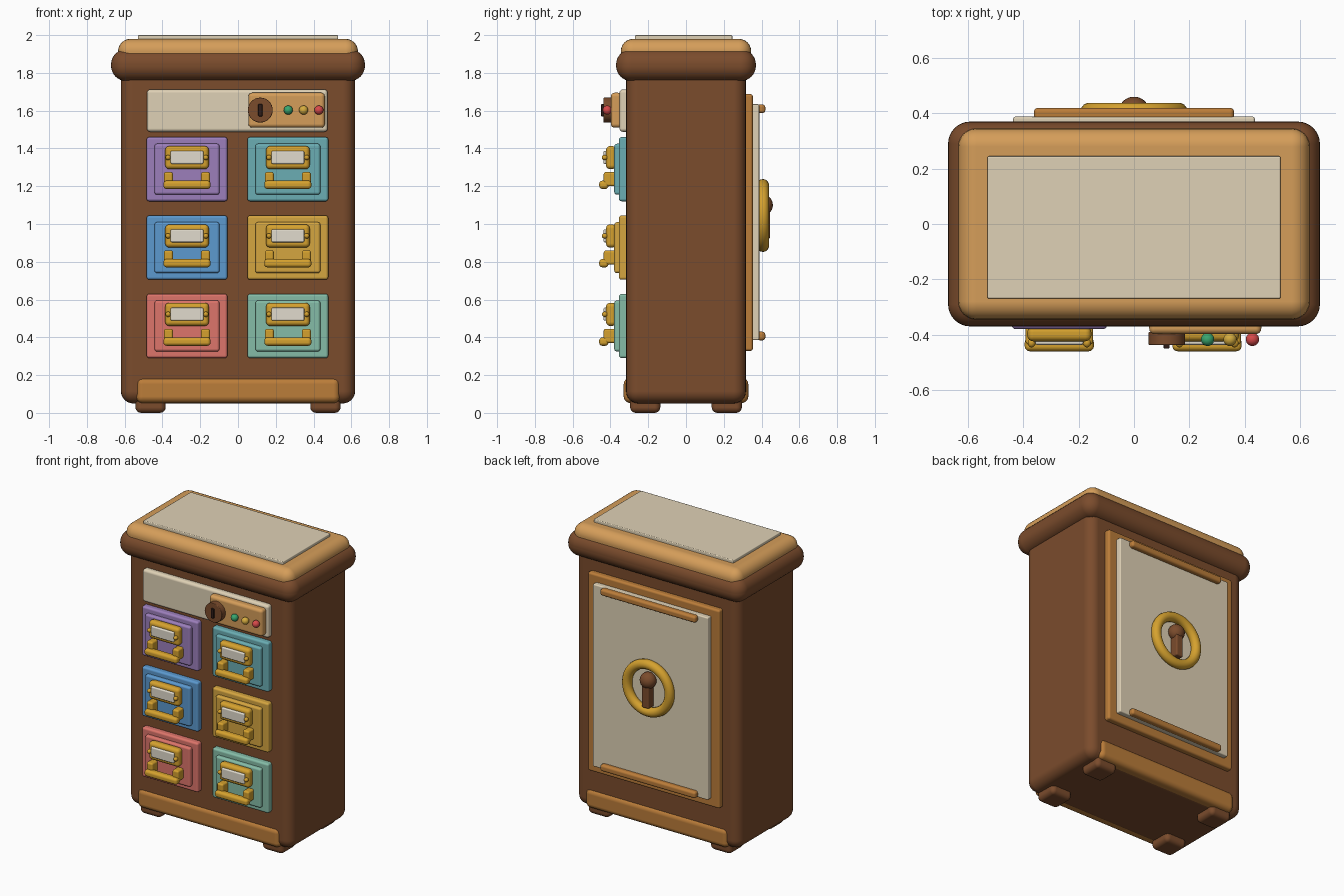
import bpy, bmesh, math
from mathutils import Matrix

if "Cube" in bpy.data.objects:
    bpy.data.objects.remove(bpy.data.objects["Cube"])


def material(name, r, g, b):
    m = bpy.data.materials.new(name)
    m.diffuse_color = [(c / 255) ** 2.2 for c in (r, g, b)] + [1]
    m.use_nodes = True
    m.node_tree.nodes["Principled BSDF"].inputs["Base Color"].default_value = m.diffuse_color
    return m


WOOD = material("dark_wood", 122, 77, 48)
TRIM = material("trim_wood", 186, 124, 60)
LIGHT = material("light_wood", 212, 156, 90)
CREAM = material("cream", 222, 208, 180)
LABEL = material("label_white", 224, 218, 204)
GOLD = material("gold", 212, 160, 50)
DARK = material("dark", 50, 34, 30)
LAMPS = [material("green", 60, 165, 110), material("amber", 212, 170, 65),
         material("red", 215, 75, 75)]


def finish(bm, name, mat):
    me = bpy.data.meshes.new(name)
    bm.to_mesh(me)
    bm.free()
    ob = bpy.data.objects.new(name, me)
    bpy.context.collection.objects.link(ob)
    me.materials.append(mat)
    me.polygons.foreach_set("use_smooth", [True] * len(me.polygons))
    return ob


def box(name, mat, x, y, z, bevel, segments=4):
    """Rounded box from (min, max) ranges on each axis."""
    bm = bmesh.new()
    size = [r[1] - r[0] for r in (x, y, z)]
    mid = [(r[0] + r[1]) / 2 for r in (x, y, z)]
    bmesh.ops.create_cube(bm, size=1, matrix=Matrix.Translation(mid) @ Matrix.Diagonal(size + [1]))
    ob = finish(bm, name, mat)
    mod = ob.modifiers.new("round", 'BEVEL')
    mod.width, mod.segments, mod.harden_normals = bevel, segments, True
    return ob


def ball(name, mat, centre, radii):
    bm = bmesh.new()
    bmesh.ops.create_uvsphere(bm, u_segments=24, v_segments=14, radius=1,
                              matrix=Matrix.Translation(centre) @ Matrix.Diagonal(list(radii) + [1]))
    return finish(bm, name, mat)


def disc(name, mat, x, z, y0, y1, r, bevel):
    """Cylinder along y with rounded rims."""
    bm = bmesh.new()
    bmesh.ops.create_cone(bm, cap_ends=True, segments=32, radius1=r, radius2=r, depth=y1 - y0,
                          matrix=Matrix.Translation((x, (y0 + y1) / 2, z)) @ Matrix.Rotation(math.pi / 2, 4, 'X'))
    ob = finish(bm, name, mat)
    mod = ob.modifiers.new("round", 'BEVEL')
    mod.width, mod.segments, mod.harden_normals = bevel, 2, True
    return ob


# Cabinet body, lid and plinth
box("body", WOOD, (-.62, .62), (-.317, .317), (.05, 1.84), .065, 6)
box("lid_moulding", WOOD, (-.672, .672), (-.37, .37), (1.757, 1.925), .08, 8)
box("lid_top", LIGHT, (-.635, .635), (-.345, .345), (1.84, 1.98), .065, 6)
box("lid_inlay", CREAM, (-.53, .53), (-.27, .245), (1.96, 2.0), .006, 2)
box("plinth", TRIM, (-.54, .54), (-.33, .33), (.052, .187), .035)

# Feet
for sx in (-1, 1):
    for sy in (-1, 1):
        cx, cy = sx * .463, sy * .216
        box("foot", WOOD, (cx - .08, cx + .08), (cy - .08, cy + .08), (0, .1), .03)

# Lock panel with keyhole and lamps
box("header_plate", CREAM, (-.482, .475), (-.352, -.30), (1.488, 1.712), .018)
box("lock_plate", LIGHT, (.055, .46), (-.398, -.34), (1.51, 1.695), .02)
disc("lock_disc", WOOD, .118, 1.603, -.438, -.39, .066, .005)
box("lock_slot", DARK, (.107, .129), (-.45, -.42), (1.57, 1.635), .004, 2)
for i, mat in enumerate(LAMPS):
    ball("lamp", mat, (.266 + i * .081, -.417, 1.603), (.024, .024, .024))


# Drawers with label holder and pull
def drawer(mat, cx, cz):
    def part(name, m, half, y, z0, z1, bevel, dx=0):
        box(name, m, (cx + dx - half, cx + dx + half), y, (cz + z0, cz + z1), bevel, 3)

    part("drawer_front", mat, .214, (-.355, -.30), -.17, .17, .014)
    part("drawer_panel", mat, .172, (-.38, -.34), -.135, .135, .014)
    part("label_holder", GOLD, .116, (-.424, -.37), .0, .123, .022)
    part("label", LABEL, .087, (-.437, -.40), .028, .097, .008)
    part("pull_bar", GOLD, .125, (-.46, -.41), -.105, -.06, .018)
    for s in (-1, 1):
        part("pull_post", GOLD, .024, (-.436, -.37), -.09, -.015, .012, s * .098)
        ball("holder_screw", GOLD, (cx + s * .1, -.43, cz + .062), (.014, .016, .014))


COLOURS = [[(155, 126, 186), (106, 172, 178)],
           [(92, 152, 206), (212, 164, 66)],
           [(220, 116, 106), (132, 187, 166)]]
for row, pair in enumerate(COLOURS):
    for col, rgb in enumerate(pair):
        drawer(material(f"drawer_{row}_{col}", *rgb), (-.27, .264)[col], 1.29 - row * .415)

# Back door with rails
box("back_frame", TRIM, (-.5, .5), (.29, .354), (.328, 1.688), .014)
box("back_panel", CREAM, (-.437, .437), (.33, .388), (.385, 1.635), .008, 2)
for z in (.407, 1.61):
    box("back_rail", TRIM, (-.362, .362), (.375, .42), (z - .023, z + .023), .016)

# Keyhole emblem inside a ring
bpy.ops.mesh.primitive_torus_add(major_radius=.161, minor_radius=.032, major_segments=48, minor_segments=14,
                                 location=(0, .407, 1.045), rotation=(math.pi / 2, 0, 0))
ring = bpy.context.object
ring.name = "keyhole_ring"
ring.data.materials.append(GOLD)
bpy.ops.object.shade_smooth()
ball("keyhole_head", WOOD, (0, .41, 1.1), (.054, .05, .054))
box("keyhole_stem", WOOD, (-.027, .027), (.37, .445), (.92, 1.09), .01, 2)
